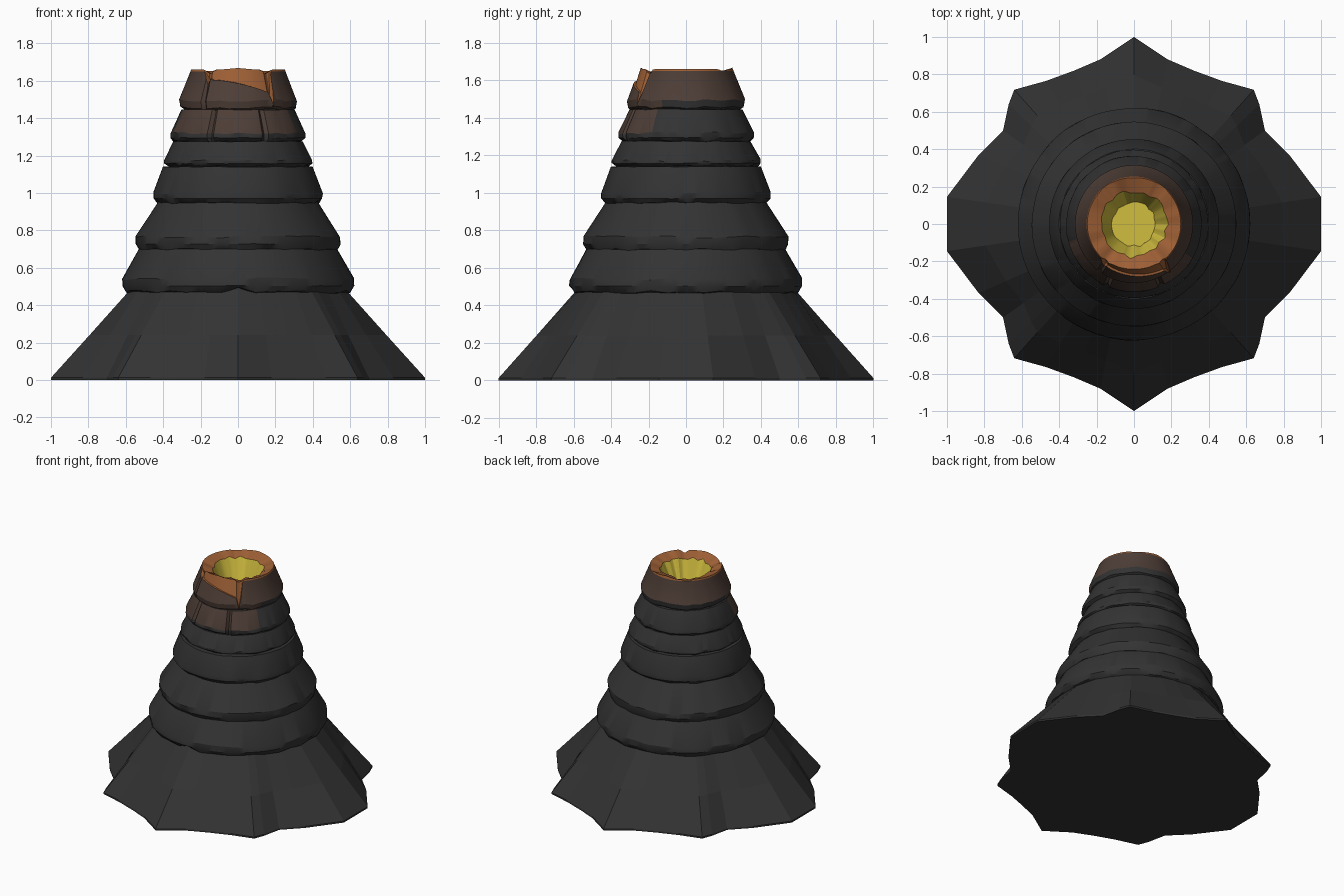
import bpy, math, random

if "Cube" in bpy.data.objects:
    bpy.data.objects.remove(bpy.data.objects["Cube"])

random.seed(4)
N = 120  # segments around the cone


def material(name, col):
    m = bpy.data.materials.new(name)
    m.diffuse_color = (*col, 1)
    m.use_nodes = True
    m.node_tree.nodes["Principled BSDF"].inputs["Base Color"].default_value = m.diffuse_color
    return m


ROCK = material("charcoal rock", (0.033, 0.033, 0.033))
WARM = material("warm brown rock", (0.075, 0.047, 0.037))
ORANGE = material("orange rim", (0.34, 0.115, 0.036))
LAVA = material("yellow lava", (0.64, 0.51, 0.05))
MATS = [ROCK, WARM, ORANGE, LAVA]


def loft(name, rows, mat=lambda i, a: 0, caps=(False, False), smooth=True):
    """Skin a list of rings of points; mat(row, angle) picks the colour."""
    n = len(rows[0])
    faces, ids = [], []
    verts = [p for row in rows for p in row]
    for i in range(len(rows) - 1):
        for j in range(n):
            k = (j + 1) % n
            faces.append((i*n + j, i*n + k, (i+1)*n + k, (i+1)*n + j))
            x = rows[i][j][0] + rows[i][k][0]
            y = rows[i][j][1] + rows[i][k][1]
            ids.append(mat(i, math.degrees(math.atan2(y, x))))
    if caps[0]:
        faces.append(tuple(reversed(range(n))))
        ids.append(mat(-1, 0))
    if caps[1]:
        faces.append(tuple(range((len(rows)-1)*n, len(rows)*n)))
        ids.append(mat(len(rows)-1, 0))
    me = bpy.data.meshes.new(name)
    me.from_pydata(verts, [], faces)
    for m in MATS:
        me.materials.append(m)
    me.polygons.foreach_set("material_index", ids)
    ob = bpy.data.objects.new(name, me)
    bpy.context.collection.objects.link(ob)
    if smooth:
        bpy.ops.object.select_all(action='DESELECT')
        ob.select_set(True)
        bpy.context.view_layer.objects.active = ob
        bpy.ops.object.shade_smooth_by_angle(angle=math.radians(28))
    return ob


def polar(r, a, z):
    return (r*math.cos(math.radians(a)), r*math.sin(math.radians(a)), z)


def wobble(amount, step=3):
    """Chipped-edge noise around a ring."""
    key = [random.uniform(-amount, amount) for _ in range(N // step)]
    out = []
    for j in range(N):
        f = (j % step) / step
        out.append(key[j // step]*(1-f) + key[(j // step + 1) % len(key)]*f)
    return out


ANG = [-180 + 360*j/N for j in range(N)]

# flared foot: one quarter of the outline, mirrored to four
quarter = [(1, .145), (.83, .37), (.70, .50), (.67, .64), (.64, .718),
           (.47, .765), (.32, .82), (.18, .88)]
q2 = [(-x, y) for x, y in reversed(quarter)]
half = quarter + [(0, 1)] + q2
outline = half + [(-x, -y) for x, y in half]


def foot_row(f, z, r_top=.585):
    row = []
    for x, y in outline:
        r = math.hypot(x, y)
        s = (r*(1-f) + r_top*f)/r
        row.append((x*s, y*s, z))
    return row


loft("flared_foot", [foot_row(0, 0), foot_row(0, .012), foot_row(.49, .24),
                     foot_row(1, .48), foot_row(1.15, .52)],
     caps=(True, True), smooth=False)

# stacked rock bands: bottom z, widest z, top z, bottom r, widest r, top r
bands = [(.465, .54, .70, .595, .62, .53), (.69, .765, .95, .52, .546, .428),
         (.94, 1.0, 1.14, .42, .453, .40), (1.14, 1.175, 1.275, .375, .396, .345),
         (1.27, 1.32, 1.445, .335, .362, .302)]
for b, (z0, zm, zt, r0, rm, rt) in enumerate(bands):
    prof = [(r0-.08, z0+.012), (r0-.012, z0), (r0+.4*(rm-r0), z0+.008),
            (rm, z0+.5*(zm-z0)), (rm, zm), (rt, zt), (rt-.06, zt+.004)]
    rows = []
    for i, (r, z) in enumerate(prof):
        wz = wobble(.007 if i in (1, 2, 4) else .002)
        wr = wobble(.005 if i in (1, 2, 3) else .0015)
        row = []
        for j, a in enumerate(ANG):
            rr, zz = r + wr[j], z + wz[j]
            if b == 0 and i < 3:      # small arch at the front
                zz += .03*max(0, 1 - abs(a+90)/9)
            if b == 4 and 2 < i < 6 and min(abs(a+114), abs(a+66)) < 1.5:
                rr -= .02             # vertical cracks
            row.append(polar(rr, a, zz))
        rows.append(row)
    patch = (lambda i, a: int(i == 4 and -164 < a < -31)) if b == 4 else (lambda i, a: 0)
    loft(f"rock_band_{b+1}", rows, patch, caps=(True, True))


# crown with broken front, glowing cracks and crater
def outer(z):
    return .315 + (.25-.315)*(z-1.495)/.165


def break_line(a):
    right, left = abs(a+53), abs(a+127)
    if right < 4:
        return 1.47 if right < 2 else 1.54
    if left < 5:
        return 1.575 if left < 2 else 1.61
    if -127 < a < -53:
        t = (a+127)/74
        return 1.605 - .075*t*t
    if 5 <= left < 8 or 4 <= right < 7:
        return 1.635
    return 1.65


def top_z(a):
    z = 1.66 + .008*max(0, 1 - abs(abs(a)-90)/20)
    dip = min(abs(abs(a)-53), abs(abs(a)-127))
    return z - .025*max(0, 1 - dip/9)


w1, w2, w3, w4 = wobble(.007), wobble(.012, 4), wobble(.01, 4), wobble(.007, 5)
rows = [[] for _ in range(9)]
for j, a in enumerate(ANG):
    L = break_line(a)
    T = max(top_z(a), L+.002)
    inset = .012 if L < 1.645 else 0
    if min(abs(a+53), abs(a+127)) < 4:
        inset = .03
    groove = .02 if abs(a+127) < 2 else 0
    lip = min(1.495 + w1[j], L-.004)
    pts = [(.22, 1.455), (.29, 1.445+w1[j]), (.308-groove, 1.457+w1[j]),
           (.315-groove, lip), (outer(L)-groove*.5, L),
           (outer(L)-max(inset, groove*.5), L+.001),
           (outer(T)-inset*.5, T),
           (.175+w2[j], 1.63+w3[j]), (.118+w4[j], 1.48)]
    for row, (r, z) in zip(rows, pts):
        row.append(polar(r, a, z))


def crown_mat(i, a):
    if i >= 7:
        return 3
    if i >= 4:
        return 2
    if i < 3 and (a > -25 or a < -175):
        return 0
    return 1


loft("crater_crown", rows, crown_mat, caps=(False, True))
